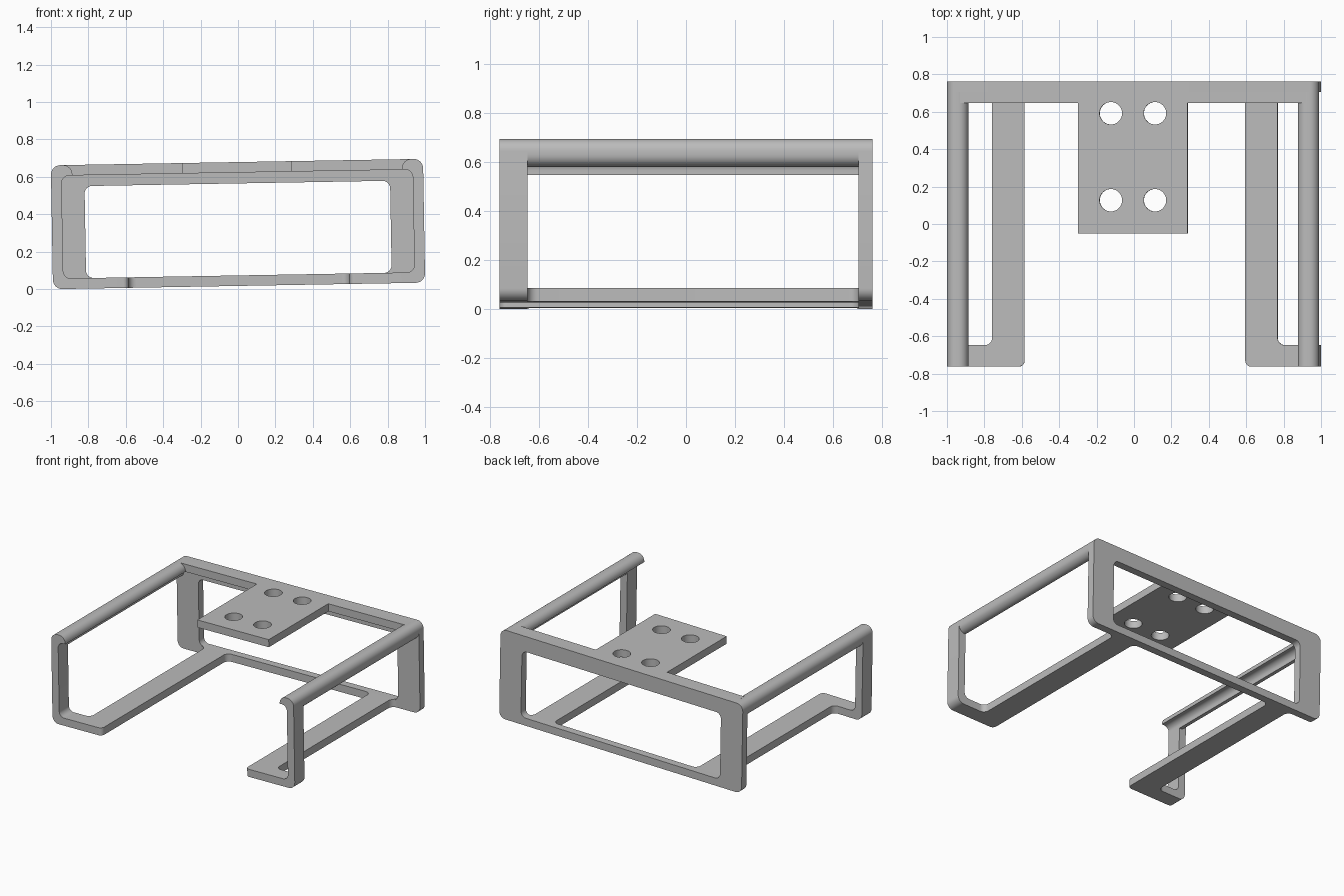
import bpy, bmesh, math
from mathutils import Matrix, Vector

if "Cube" in bpy.data.objects:
    bpy.data.objects.remove(bpy.data.objects["Cube"], do_unlink=True)

# Main sizes: half width, half height, half depth, sheet thickness, rim width
U, H, D, T, RIM = 0.995, 0.331, 0.762, 0.056, 0.114
R_OUT, R_IN = 0.05, 0.04
BACK = D - T                # inner face of the back wall
FRONT = -D + RIM            # rear face of the front brackets
TILT = Matrix.Translation((0, 0, 0.3475)) @ Matrix.Rotation(math.radians(-1), 4, "Y")

grey = bpy.data.materials.new("plain grey")
grey.use_nodes = True
grey.diffuse_color = (0.5, 0.5, 0.5, 1)
grey.node_tree.nodes["Principled BSDF"].inputs["Base Color"].default_value = grey.diffuse_color


def rounded(corners, steps=8):
    """Outline from (x, y, radius) corners, each filleted by its radius."""
    out = []
    for i, (x, y, r) in enumerate(corners):
        p = Vector((x, y))
        if r == 0:
            out.append(p)
            continue
        a = (Vector(corners[i - 1][:2]) - p).normalized()
        b = (Vector(corners[(i + 1) % len(corners)][:2]) - p).normalized()
        centre = p + (a + b) * r
        for k in range(steps + 1):
            t = k / steps * math.pi / 2
            out.append(centre - b * r * math.cos(t) - a * r * math.sin(t))
    return out


def circle(x, y, r, steps=40):
    return [Vector((x + r * math.cos(k * math.tau / steps),
                    y + r * math.sin(k * math.tau / steps))) for k in range(steps)]


def solid(name, outlines, lo, hi, upright):
    """Extrude outlines: upright ones run along y, flat ones along z."""
    curve = bpy.data.curves.new(name, "CURVE")
    curve.dimensions, curve.fill_mode = "2D", "BOTH"
    curve.extrude = (hi - lo) / 2
    for pts in outlines:
        spline = curve.splines.new("POLY")
        spline.points.add(len(pts) - 1)
        for point, p in zip(spline.points, pts):
            point.co = (p.x, p.y, 0, 1)
        spline.use_cyclic_u = True
    helper = bpy.data.objects.new(name + " outline", curve)
    bpy.context.collection.objects.link(helper)
    graph = bpy.context.evaluated_depsgraph_get()
    mesh = bpy.data.meshes.new_from_object(helper.evaluated_get(graph))
    bpy.data.objects.remove(helper, do_unlink=True)

    mid = (lo + hi) / 2
    if upright:
        place = Matrix.Translation((0, mid, 0)) @ Matrix.Rotation(math.pi / 2, 4, "X")
    else:
        place = Matrix.Translation((0, 0, mid))
    bm = bmesh.new()
    bm.from_mesh(mesh)
    bmesh.ops.remove_doubles(bm, verts=bm.verts, dist=1e-5)
    bm.transform(TILT @ place)
    bmesh.ops.recalc_face_normals(bm, faces=bm.faces)
    bm.to_mesh(mesh)
    bm.free()

    mesh.materials.clear()
    mesh.materials.append(grey)
    obj = bpy.data.objects.new(name, mesh)
    bpy.context.collection.objects.link(obj)
    bpy.ops.object.select_all(action="DESELECT")
    obj.select_set(True)
    bpy.context.view_layer.objects.active = obj
    bpy.ops.object.shade_smooth_by_angle()
    return obj


# Back wall with its rounded opening
side, top, floor = 0.817, H - RIM, -H + T
wall = rounded([(-U, -H, R_OUT), (U, -H, R_OUT), (U, H, R_OUT), (-U, H, R_OUT)])
opening = rounded([(-side, floor, R_IN), (side, floor, R_IN),
                   (side, top, R_IN), (-side, top, R_IN)])
solid("back_wall", [wall, opening], BACK, D, True)

# Top strip with the drilled mounting tab
tab, edge = 0.293, U - 0.07
strip_y = D - RIM
plate = rounded([(-edge, BACK, 0), (-edge, strip_y, 0), (-tab, strip_y, 0), (-tab, -0.05, 0),
                 (tab, -0.05, 0), (tab, strip_y, 0), (edge, strip_y, 0), (edge, BACK, 0)])
holes = [circle(x, y, 0.06) for x in (-0.118, 0.118) for y in (0.127, 0.592)]
solid("mounting_plate", [plate] + holes, H - T, H, False)

# Parts repeated on both sides
tip, inner = U - RIM, U - T
foot_in, foot_out, joint = 0.59, 0.763, 0.88
for s, label in ((1, "left"), (-1, "right")):
    def mirrored(corners):
        return [rounded([(s * x, y, r) for x, y, r in corners])]

    # Angle rail along the top edge
    solid(label + "_rail", mirrored([
        (tip, H - T, 0), (tip, H, R_OUT), (U, H, R_OUT), (U, H - RIM, R_OUT),
        (inner, H - RIM, 0), (inner, H - T, R_IN)]), FRONT, BACK, True)

    # Front post, hooked over at the top and turned in at the bottom
    solid(label + "_front_post", mirrored([
        (tip, H - T, 0), (tip, H, R_OUT), (U, H, R_OUT), (U, -H, R_OUT),
        (joint, -H, 0), (joint, floor, 0), (inner, floor, R_IN),
        (inner, H - T, R_IN)]), -D, FRONT, True)

    # Floor runner with its front foot
    solid(label + "_floor_runner", mirrored([
        (joint, -D, 0), (joint, FRONT, 0), (foot_out, FRONT, R_IN), (foot_out, BACK, R_IN),
        (foot_out + R_IN, BACK, 0), (foot_in - R_IN, BACK, 0), (foot_in, BACK, R_IN),
        (foot_in, -D, 0.03)]), -H, floor, False)
